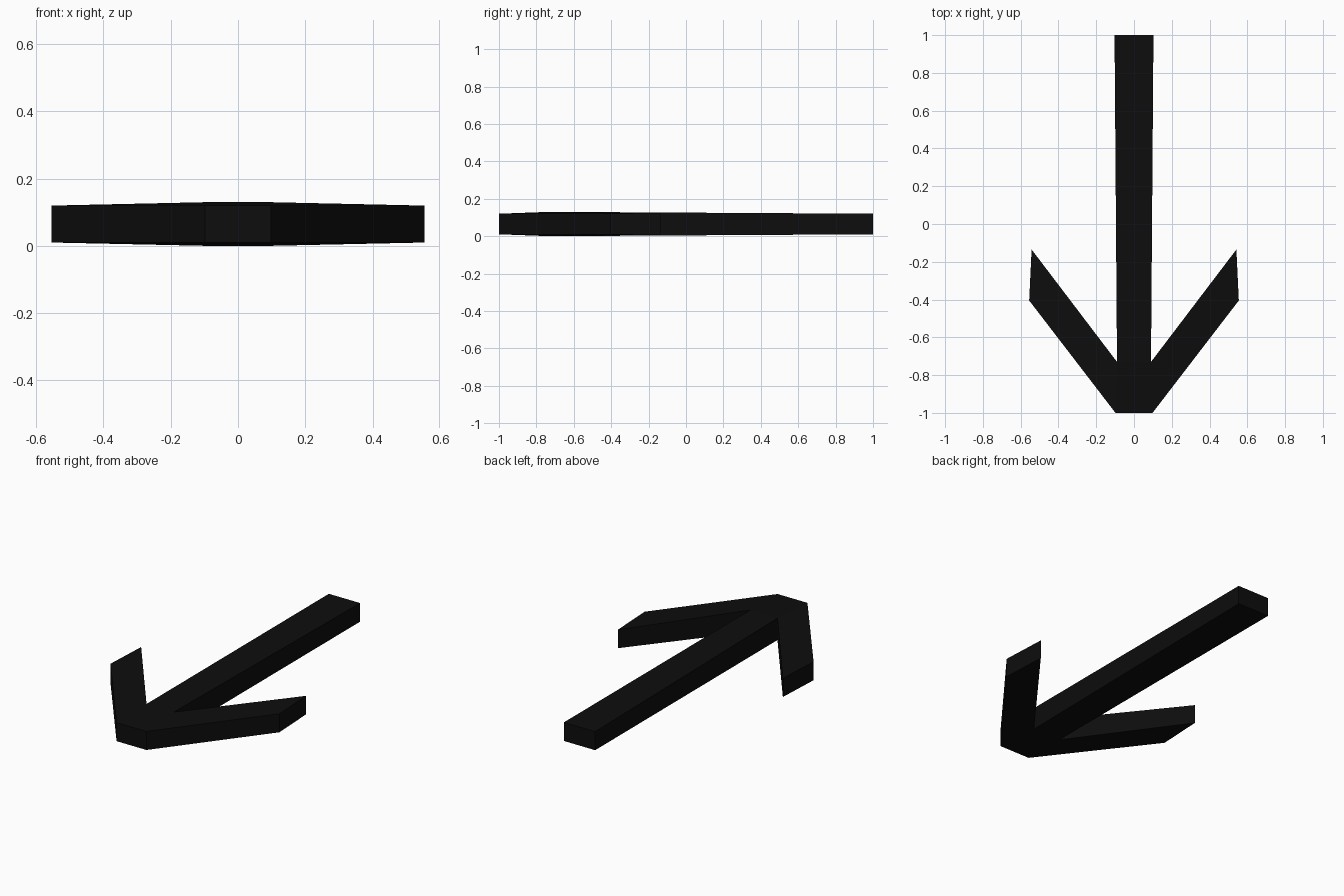
import bpy, bmesh

if "Cube" in bpy.data.objects:
    bpy.data.objects.remove(bpy.data.objects["Cube"])

MID = 0.066            # middle height of the arrow
THIN, THICK = 0.055, 0.065   # half thickness at the ends and at the notch

# Right half of the outline: (x, y, half thickness)
points = {
    "tip_mid": (0, -1, THIN), "tip": (0.098, -1, THIN),
    "barb_out": (0.555, -0.405, THIN), "barb_in": (0.542, -0.135, THIN),
    "notch": (0.09, -0.73, THICK), "notch_mid": (0, -0.73, THICK),
    "tail": (0.103, 1, THIN), "tail_mid": (0, 1, THIN),
}
# Panels: head, barb, shaft
panels = [
    ("tip_mid", "tip", "notch", "notch_mid"),
    ("tip", "barb_out", "barb_in", "notch"),
    ("notch_mid", "notch", "tail", "tail_mid"),
]
# Outline walls, leaving the centre line open for the mirror
rim = ["tip_mid", "tip", "barb_out", "barb_in", "notch", "tail", "tail_mid"]

bm = bmesh.new()
top = {n: bm.verts.new((x, y, MID + t)) for n, (x, y, t) in points.items()}
low = {n: bm.verts.new((x, y, MID - t)) for n, (x, y, t) in points.items()}
for p in panels:
    bm.faces.new([top[n] for n in p])
    bm.faces.new([low[n] for n in reversed(p)])
for a, b in zip(rim, rim[1:]):
    bm.faces.new((low[a], low[b], top[b], top[a]))

# Settle the lowest point on the ground
drop = min(v.co.z for v in bm.verts)
bmesh.ops.translate(bm, verts=bm.verts, vec=(0, 0, -drop))

mesh = bpy.data.meshes.new("arrow")
bm.to_mesh(mesh)
bm.free()
arrow = bpy.data.objects.new("arrow", mesh)
bpy.context.collection.objects.link(arrow)

# Left half
mirror = arrow.modifiers.new("mirror", 'MIRROR')
mirror.use_clip = True

# Black finish
black = bpy.data.materials.new("black")
black.diffuse_color = (0.004, 0.004, 0.004, 1)
black.use_nodes = True
black.node_tree.nodes["Principled BSDF"].inputs["Base Color"].default_value = black.diffuse_color
mesh.materials.append(black)
